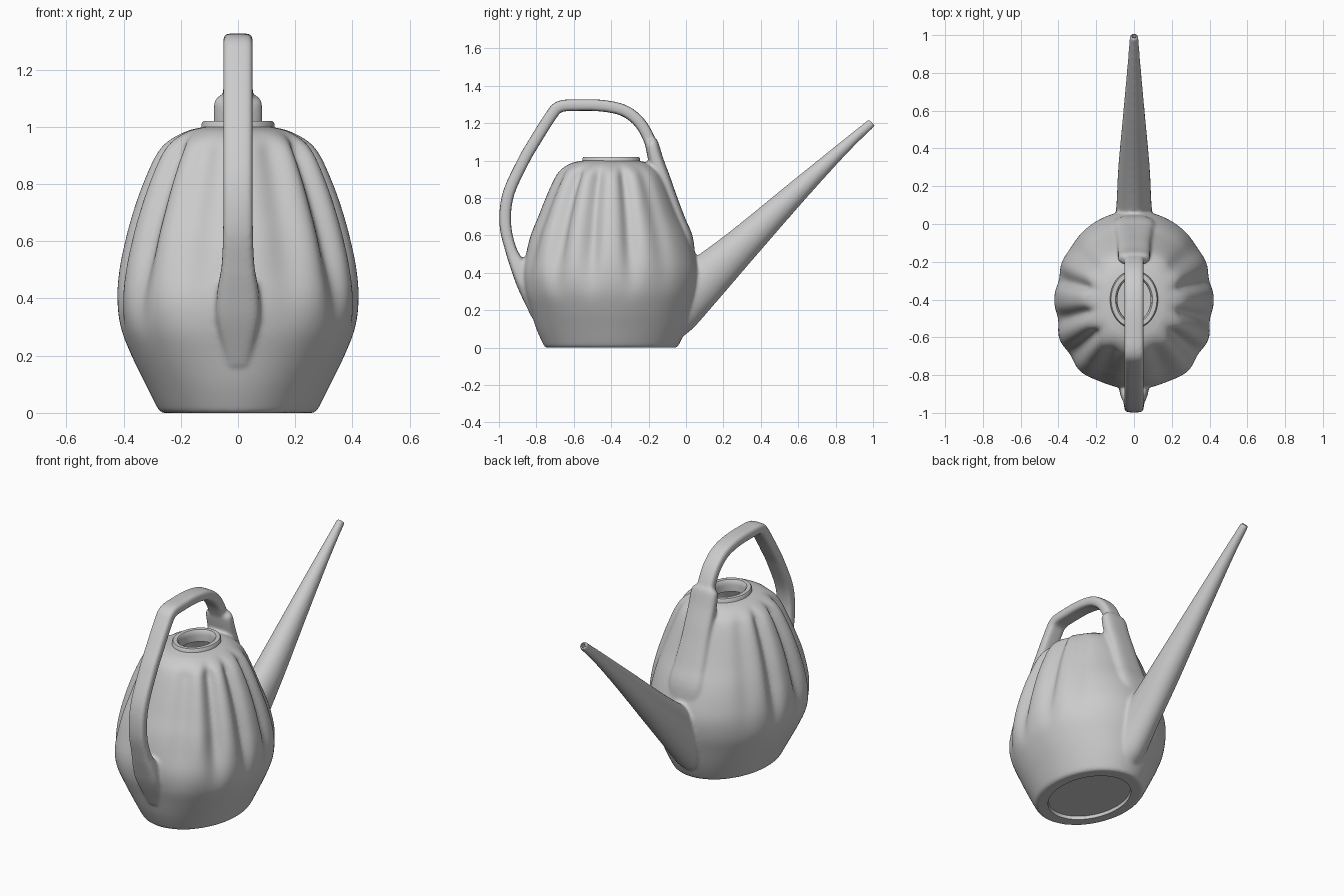
import bpy, bmesh, math
from mathutils import Vector

if "Cube" in bpy.data.objects:
    bpy.data.objects.remove(bpy.data.objects["Cube"])

CY = -0.40   # body axis in y


def smooth(lo, hi, v):
    t = max(0, min(1, (v - lo) / (hi - lo)))
    return t * t * (3 - 2 * t)


def resample(pts, n):
    """Catmull-Rom through tuples, n steps per span."""
    p = [Vector(q) for q in pts]
    p = [p[0] * 2 - p[1]] + p + [p[-1] * 2 - p[-2]]
    out = []
    for i in range(1, len(p) - 2):
        a, b, c, d = p[i - 1:i + 3]
        for k in range(n):
            t = k / n
            out.append(b + 0.5 * t * ((c - a) + t * ((2 * a - 5 * b + 4 * c - d) + t * (3 * b - 3 * c + d - a))))
    return out + [p[-2]]


def loft(bm, rings, closed=False):
    vs = [[bm.verts.new(v) for v in r] for r in rings]
    n = len(vs[0])
    pairs = list(zip(vs, vs[1:])) + ([(vs[-1], vs[0])] if closed else [])
    for a, b in pairs:
        for i in range(n):
            bm.faces.new((a[i], a[(i + 1) % n], b[(i + 1) % n], b[i]))
    if not closed:
        bm.faces.new(vs[0][::-1])
        bm.faces.new(vs[-1])


def tube(bm, pts, e=2.0, n=6, seg=40):
    """Sweep in the yz plane; points are (y, z, half width, half thickness)."""
    path = resample(pts, n)
    rings = []
    for i, p in enumerate(path):
        q, r = path[max(i - 1, 0)], path[min(i + 1, len(path) - 1)]
        t = Vector((r[0] - q[0], r[1] - q[1])).normalized()
        ring = []
        for k in range(seg):
            a = 2 * math.pi * k / seg
            c, s = math.cos(a), math.sin(a)
            u = math.copysign(abs(c) ** (2 / e), c) * p[2]
            w = math.copysign(abs(s) ** (2 / e), s) * p[3]
            ring.append((u, p[0] - t[1] * w, p[1] + t[0] * w))
        rings.append(ring)
    loft(bm, rings)


def ellipse(z, a, b, seg=96):
    return [(a * math.cos(2 * math.pi * k / seg), CY + b * math.sin(2 * math.pi * k / seg), z) for k in range(seg)]


def make(name, bm):
    bmesh.ops.recalc_face_normals(bm, faces=bm.faces)
    me = bpy.data.meshes.new(name)
    bm.to_mesh(me)
    bm.free()
    ob = bpy.data.objects.new(name, me)
    bpy.context.collection.objects.link(ob)
    return ob


def activate(ob):
    bpy.ops.object.select_all(action='DESELECT')
    ob.select_set(True)
    bpy.context.view_layer.objects.active = ob


# body profile: z, half width in x, half depth in y
profile = resample([(0, .265, .35), (.015, .28, .362), (.1, .323, .40), (.2, .372, .432), (.3, .41, .46),
                    (.4, .422, .47), (.5, .415, .455), (.6, .395, .43), (.7, .368, .39), (.8, .333, .35),
                    (.9, .288, .305), (.95, .245, .27), (.985, .18, .215), (1.0, .12, .15)], 5)
# flutes: angle, depth, width in degrees
flutes = [(40, .015, 8), (15, .04, 6.5), (-15, .045, 6.5), (-41, .055, 7), (-67, .025, 9)]


def body_ring(z, a, b, off=0, seg=180):
    mask = smooth(.22, .6, z) * (1 - smooth(.9, 1.0, z))
    ring = []
    for k in range(seg):
        th = 2 * math.pi * k / seg
        c, s = abs(math.cos(th)), math.sin(th)
        e = 2 if s > 0 else 2 + .4 * smooth(0, .4, z)
        bb = b * (1 - .07 * smooth(.4, .8, z)) if s > 0 else b
        r = ((c / a) ** e + (abs(s) / bb) ** e) ** (-1 / e)
        deg = math.degrees(math.atan2(s, c))
        r -= off + mask * sum(d * math.exp(-((deg - g) / w) ** 2) for g, d, w in flutes)
        ring.append((r * math.cos(th), CY + r * s, z))
    return ring


# fluted body, handle, front ridge and spout, fused into one skin
bm = bmesh.new()
loft(bm, [body_ring(*p) for p in profile])
tube(bm, [(-.79, .18, .04, .04), (-.85, .33, .075, .05), (-.89, .42, .073, .044), (-.935, .52, .057, .031),
          (-.966, .66, .052, .031), (-.95, .82, .052, .031), (-.868, 1.0, .052, .031), (-.81, 1.1, .052, .031),
          (-.725, 1.235, .052, .031), (-.675, 1.288, .052, .031), (-.57, 1.296, .052, .031),
          (-.45, 1.293, .052, .031), (-.345, 1.272, .052, .031), (-.275, 1.23, .052, .031),
          (-.225, 1.17, .052, .031), (-.183, 1.08, .052, .031), (-.15, .98, .052, .031), (-.13, .9, .05, .03)], 4)
tube(bm, [(-.19, 1.105, .065, .03), (-.182, 1.085, .083, .036), (-.16, 1.0, .086, .04), (-.125, .9, .088, .042),
          (-.09, .8, .092, .042), (-.045, .68, .1, .042), (-.01, .57, .11, .05), (.0, .42, .09, .05)], 2.8)
tube(bm, [(-.12, .18, .12, .16), (-.05, .24, .11, .16), (.1, .365, .093, .128), (.3, .55, .083, .096),
          (.6, .84, .056, .06), (.85, 1.075, .034, .034), (.995, 1.203, .023, .025)])
can = make("watering_can", bm)
m = can.modifiers.new("fuse", 'REMESH')
m.mode = 'VOXEL'
m.voxel_size = 0.009
m = can.modifiers.new("soften", 'SMOOTH')
m.factor = 0.5
m.iterations = 7

# cutters: hollow inside with filler opening, base recess, spout hole
bm = bmesh.new()
inner = [body_ring(*p, off=.035) for p in profile if .05 < p[0] < .955]
hole = [ellipse(z, .10, .125, 180) for z in (.965, 1.1)]
loft(bm, inner + hole)
loft(bm, [ellipse(-.05, .215, .285), ellipse(.02, .205, .275)])
tube(bm, [(.95, 1.163, .010, .010), (1.02, 1.226, .014, .014)], seg=20)
cutter = make("cutter", bm)
cutter.hide_render = True
m = can.modifiers.new("hollow", 'BOOLEAN')
m.operation = 'DIFFERENCE'
m.solver = 'EXACT'
m.object = cutter
activate(can)
for name in ("fuse", "soften", "hollow"):
    bpy.ops.object.modifier_apply(modifier=name)
bpy.data.objects.remove(cutter)
bpy.ops.object.shade_smooth_by_angle(angle=math.radians(40))

# filler rim
bm = bmesh.new()
loft(bm, [ellipse(z, a, a + .027) for a, z in
          [(.127, .97), (.127, 1.012), (.121, 1.02), (.098, 1.02), (.092, 1.014), (.088, .99), (.088, .95), (.11, .95)]],
     closed=True)
rim = make("filler_rim", bm)
activate(rim)
bpy.ops.object.shade_smooth_by_angle(angle=math.radians(40))
